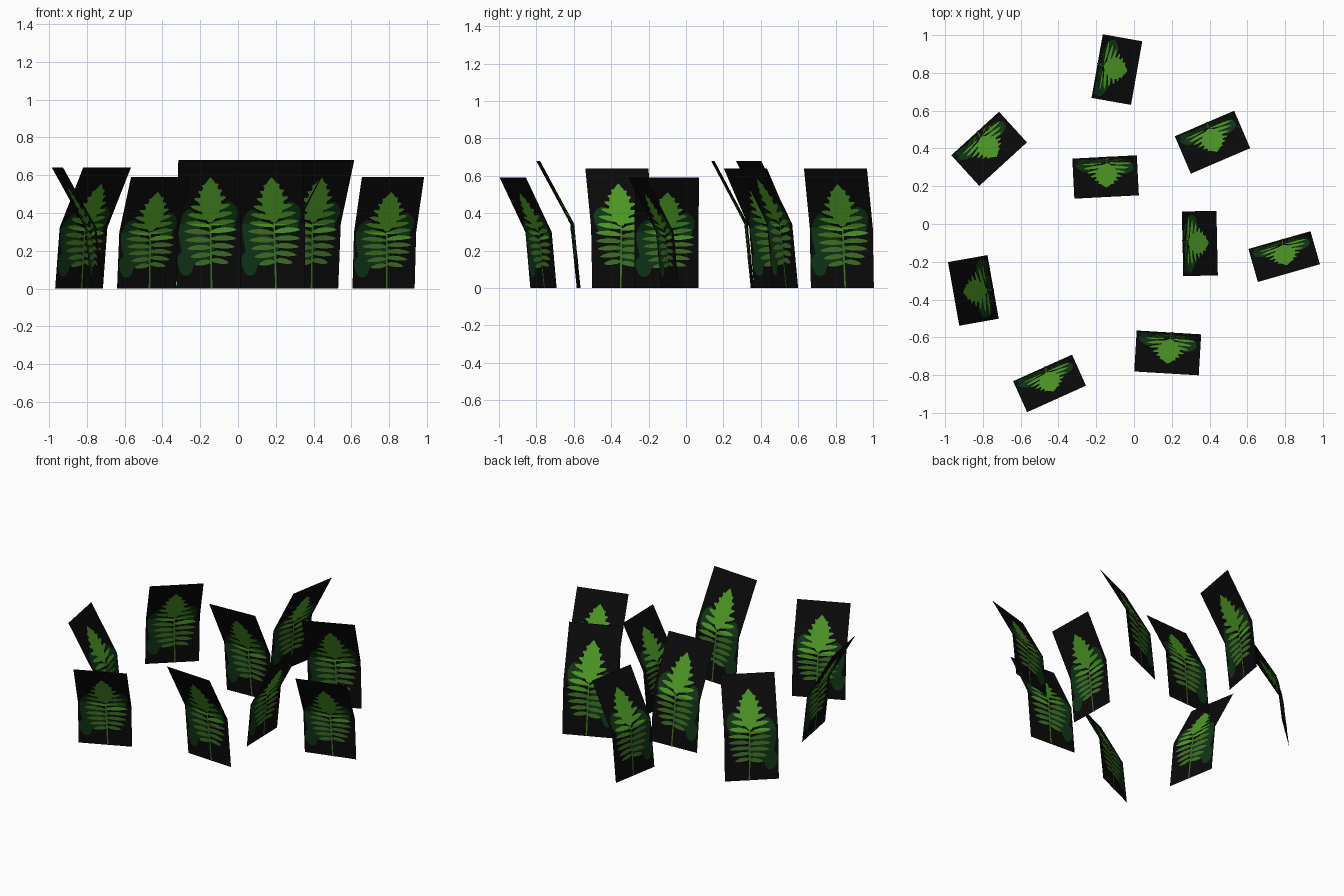
import bpy, bmesh, math
from mathutils import Vector

if "Cube" in bpy.data.objects:
    bpy.data.objects.remove(bpy.data.objects["Cube"])

WIDTH = 0.342      # card width
KINK = 0.505       # height fraction of the bend
LOW_LEAN = 0.16    # share of the lean below the bend


def material(name, rgb):
    m = bpy.data.materials.new(name)
    m.diffuse_color = (*rgb, 1)
    m.use_nodes = True
    m.node_tree.nodes["Principled BSDF"].inputs["Base Color"].default_value = m.diffuse_color
    return m


BLACK = material("near_black", (0.003, 0.003, 0.003))
SHADE = material("deep_green", (0.005, 0.035, 0.008))
MID = material("moss_green", (0.052, 0.165, 0.018))
BRIGHT = material("leaf_green", (0.078, 0.32, 0.02))


def lerp_table(table, t):
    for (a, x), (b, y) in zip(table, table[1:]):
        if t <= b:
            return x + (y - x) * max(0, t - a) / (b - a)
    return table[-1][1]


def stem_u(t):
    return 0.016 - 0.016 * t


def leaflet(t, side, length, angle, half):
    """Pointed leaflet outline in card coordinates (u in units, t as height fraction)."""
    ca, sa = math.cos(angle), math.sin(angle)
    prof = [(0, .35), (.25, .9), (.55, 1), (.85, .6), (1, 0)]
    edge = [(f * length, w * half) for f, w in prof]
    edge += [(f * length, -w * half) for f, w in reversed(prof[:-1])]
    pts = []
    for x, y in edge:
        droop = -0.12 * x * x / max(length, 0.01)
        u = stem_u(t) + side * (x * ca - y * sa)
        u = max(-WIDTH / 2 + .004, min(WIDTH / 2 - .004, u))
        pts.append((u, t + (x * sa + y * ca + droop) / 0.64))
    return pts


def fern_shapes():
    """Flat outlines with material slot: 0 shade, 1 mid, 2 bright."""
    shapes = []
    # shadowy foliage behind the fern
    for cu, ct, ru, rt in ((-.105, .42, .055, .20), (-.12, .20, .045, .10),
                           (.10, .56, .05, .12), (-.04, .30, .07, .12)):
        shapes.append((0, [(cu + ru * math.cos(a) * (1 + .12 * math.sin(3 * a)),
                            ct + rt * math.sin(a))
                           for a in (math.tau * k / 16 for k in range(16))]))
    # stem
    levels = [0, .2, .4, .6, .8]
    shapes.append((1, [(stem_u(t) - .0045, t) for t in levels]
                   + [(stem_u(t) + .0045, t) for t in reversed(levels)]))
    # leaflet pairs
    lengths = [(.2, .085), (.3, .125), (.42, .145), (.52, .135), (.62, .11), (.72, .075), (.82, .035)]
    angles = [(.2, -.05), (.4, .15), (.6, .4), (.82, .8)]
    for k in range(11):
        for side in (-1, 1):
            t = .21 + .055 * k + (.012 if side > 0 else 0)
            slot = 1 if t < .44 else 2
            shapes.append((slot, leaflet(t, side, lerp_table(lengths, t),
                                         lerp_table(angles, t), .0135)))
    # merged crown at the tip
    crown = [(.52, .012), (.58, .042), (.66, .058), (.74, .052), (.81, .032), (.85, .012)]
    shapes.append((2, [(stem_u(t) + w, t) for t, w in crown] + [(stem_u(.87), .87)]
                   + [(stem_u(t) - w, t) for t, w in reversed(crown)]))
    return shapes


SHAPES = fern_shapes()


def finish(bm, name, mats):
    me = bpy.data.meshes.new(name)
    bm.to_mesh(me)
    bm.free()
    for m in mats:
        me.materials.append(m)
    bpy.context.collection.objects.link(bpy.data.objects.new(name, me))


def bent_card(i, base, lean, height):
    base, lean = Vector((*base, 0)), Vector((*lean, 0))
    right = Vector((-lean.y, lean.x, 0)).normalized()
    reach = lean.length

    def place(u, t, off=0):
        low = t <= KINK
        d = LOW_LEAN * t / KINK if low else LOW_LEAN + (1 - LOW_LEAN) * (t - KINK) / (1 - KINK)
        share, span = (LOW_LEAN, KINK) if low else (1 - LOW_LEAN, 1 - KINK)
        fwd = lean.normalized()
        n = Vector((fwd.x * height * span, fwd.y * height * span, -reach * share)).normalized()
        return base + right * u + lean * d + Vector((0, 0, height * t)) + n * off

    # backing card, two flat panels
    bm = bmesh.new()
    rows = [[bm.verts.new(place(s * WIDTH / 2, t)) for s in (-1, 1)] for t in (0, KINK, 1)]
    for a, b in zip(rows, rows[1:]):
        bm.faces.new((a[0], a[1], b[1], b[0]))
    finish(bm, f"fern_card_{i}", [BLACK])

    # painted fern on both sides, cut along the bend
    bm = bmesh.new()
    for side in (1, -1):
        for slot, pts in SHAPES:
            part = bmesh.new()
            part.faces.new([part.verts.new((u, t, 0)) for u, t in pts])
            bmesh.ops.triangulate(part, faces=part.faces[:])
            bmesh.ops.bisect_plane(part, geom=part.verts[:] + part.edges[:] + part.faces[:],
                                   plane_co=(0, KINK, 0), plane_no=(0, 1, 0))
            off = side * (.0012 + .0012 * slot)
            for f in part.faces:
                loop = [bm.verts.new(place(v.co.x, v.co.y, off)) for v in f.verts]
                face = bm.faces.new(loop if side > 0 else loop[::-1])
                face.material_index = slot
            part.free()
    bmesh.ops.remove_doubles(bm, verts=bm.verts[:], dist=1e-5)
    finish(bm, f"fern_leaf_{i}", [SHADE, MID, BRIGHT])


# base midpoint, lean vector, height of each card
CARDS = [
    ((-.195, .836), (.209, -.037), .64),
    ((-.841, .479), (.148, -.162), .64),
    ((.373, .532), (.085, -.198), .68),
    ((-.156, .355), (.011, -.212), .68),
    ((.257, -.105), (.183, .004), .59),
    ((-.746, -.333), (-.209, -.037), .64),
    ((.770, -.085), (.050, -.175), .59),
    ((-.484, -.762), (.074, -.164), .59),
    ((.185, -.574), (-.013, -.217), .68),
]
for i, card in enumerate(CARDS, 1):
    bent_card(i, *card)
